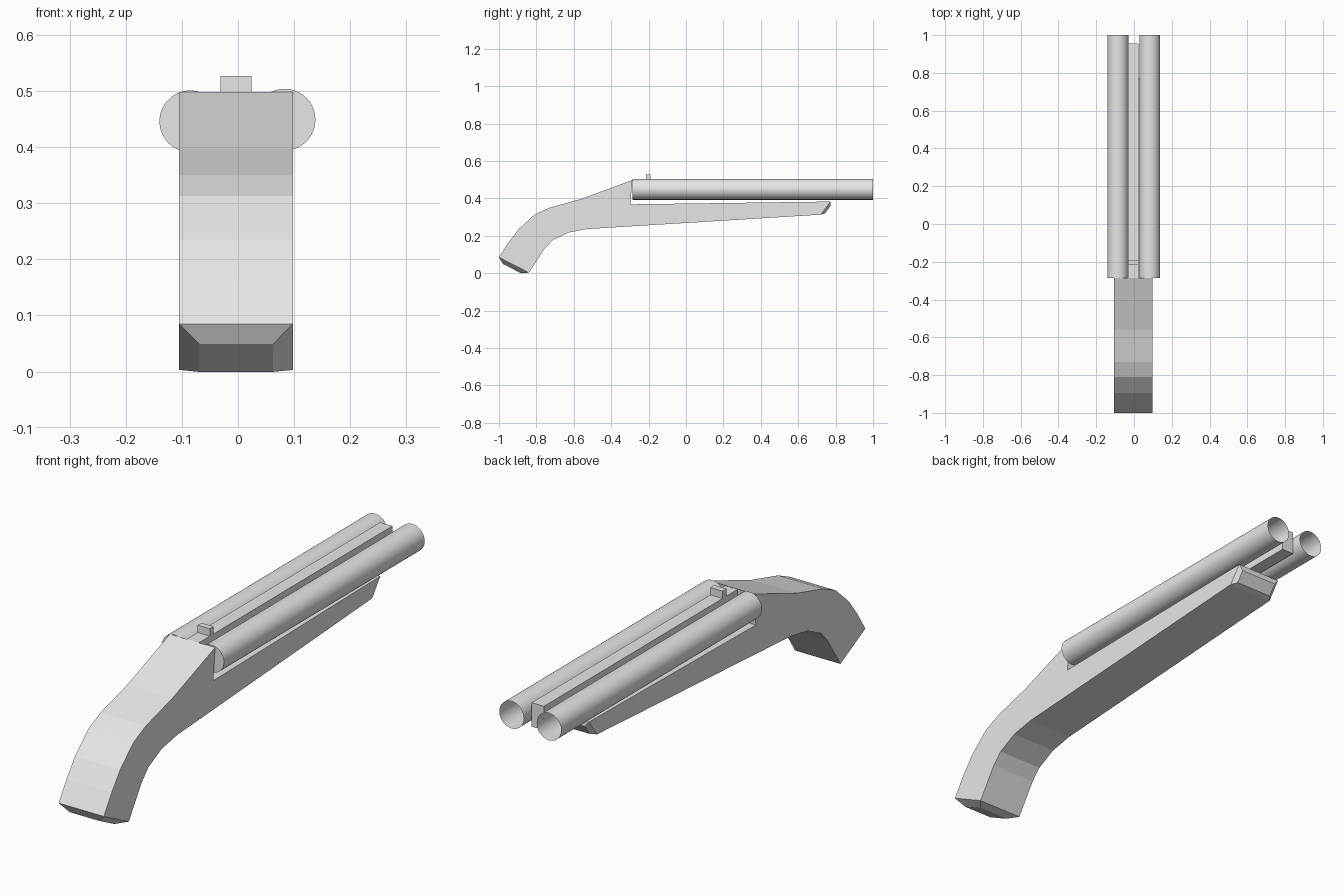
import bpy, bmesh, math
from mathutils import Matrix, Vector

cube = bpy.data.objects.get("Cube")
if cube:
    bpy.data.objects.remove(cube, do_unlink=True)

# One plain grey for every part
grey = bpy.data.materials.new("light_grey")
grey.use_nodes = True
grey.diffuse_color = (0.8, 0.8, 0.8, 1)
grey.node_tree.nodes["Principled BSDF"].inputs["Base Color"].default_value = (0.8, 0.8, 0.8, 1)


def finish(name, bm, smooth=False):
    mesh = bpy.data.meshes.new(name)
    bm.to_mesh(mesh)
    bm.free()
    mesh.materials.append(grey)
    obj = bpy.data.objects.new(name, mesh)
    bpy.context.collection.objects.link(obj)
    if smooth:
        bpy.ops.object.select_all(action='DESELECT')
        obj.select_set(True)
        bpy.context.view_layer.objects.active = obj
        bpy.ops.object.shade_smooth_by_angle(angle=math.radians(35))
    return obj


def box(name, lo, hi):
    bm = bmesh.new()
    bmesh.ops.create_cube(bm, size=1)
    lo, hi = Vector(lo), Vector(hi)
    bmesh.ops.scale(bm, vec=hi - lo, verts=bm.verts)
    bmesh.ops.translate(bm, vec=(lo + hi) / 2, verts=bm.verts)
    return finish(name, bm)


# Stock: side profile (y, z) extruded across x
X0, X1 = -0.105, 0.098
profile = [(-1.0, 0.085), (-0.95, 0.163), (-0.895, 0.235), (-0.81, 0.313),
           (-0.73, 0.35), (-0.56, 0.397), (-0.287, 0.498), (-0.298, 0.368),
           (0.773, 0.383), (0.72, 0.313), (-0.53, 0.236), (-0.63, 0.217),
           (-0.715, 0.175), (-0.757, 0.13), (-0.84, 0.003)]
bm = bmesh.new()
side = bm.faces.new([bm.verts.new((X0, y, z)) for y, z in profile])
ext = bmesh.ops.extrude_face_region(bm, geom=[side])
bmesh.ops.translate(bm, vec=(X1 - X0, 0, 0),
                    verts=[g for g in ext["geom"] if isinstance(g, bmesh.types.BMVert)])
bmesh.ops.recalc_face_normals(bm, faces=bm.faces)

# Bevelled pads on the butt and on the fore-end tip
for centre, inset, depth in (((-0.92, 0.044), 0.05, 0.022), ((0.7465, 0.348), 0.025, 0.014)):
    target = Vector(((X0 + X1) / 2, *centre))
    face = min((f for f in bm.faces if abs(f.normal.x) < 0.5),
               key=lambda f: (f.calc_center_median() - target).length)
    bmesh.ops.inset_individual(bm, faces=[face], thickness=inset, depth=depth)
finish("stock", bm)


# Barrels: thin tubes, closed at the stock and open at the far end
def barrel(name, x, z, radius=0.055, y0=-0.287, y1=1.0):
    bm = bmesh.new()
    bmesh.ops.create_cone(bm, cap_ends=True, segments=40, radius1=radius,
                          radius2=radius, depth=y1 - y0)
    bmesh.ops.rotate(bm, matrix=Matrix.Rotation(-math.pi / 2, 3, 'X'), verts=bm.verts)
    bmesh.ops.translate(bm, vec=(x, (y0 + y1) / 2, z), verts=bm.verts)
    bm.normal_update()
    mouth = [f for f in bm.faces if f.normal.y > 0.9]
    bmesh.ops.delete(bm, geom=mouth, context='FACES_ONLY')
    return finish(name, bm, smooth=True)


barrel("left_barrel", 0.083, 0.449)
barrel("right_barrel", -0.085, 0.446)

# Rail between the barrels, with a small rear sight on it
box("centre_rail", (-0.031, -0.287, 0.40), (0.024, 0.955, 0.497))
box("rear_sight", (-0.031, -0.215, 0.49), (0.024, -0.19, 0.527))
